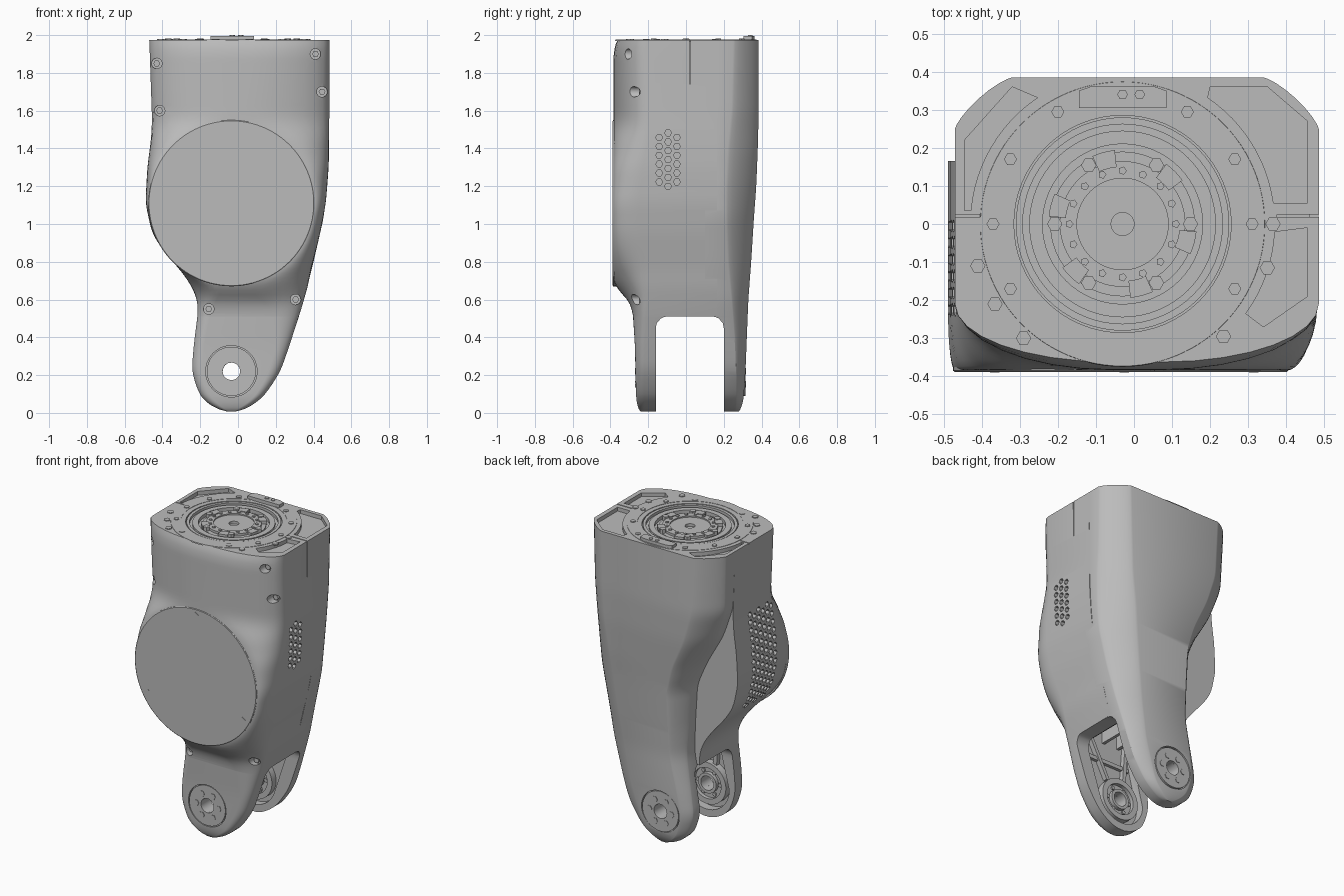
import bpy, bmesh, math

cube = bpy.data.objects.get("Cube")
if cube:
    bpy.data.objects.remove(cube)

grey = bpy.data.materials.new("satin_grey")
grey.use_nodes = True
GREY = (0.5, 0.5, 0.5, 1)
grey.diffuse_color = GREY
grey.node_tree.nodes["Principled BSDF"].inputs["Base Color"].default_value = GREY
HUB = (-0.035, 0.22)
TOP = 1.975


def smooth(ob, angle=30):
    bpy.ops.object.select_all(action='DESELECT')
    ob.select_set(True)
    bpy.context.view_layer.objects.active = ob
    bpy.ops.object.shade_smooth_by_angle(angle=math.radians(angle))


def finish(name, bm):
    bmesh.ops.recalc_face_normals(bm, faces=bm.faces)
    me = bpy.data.meshes.new(name)
    bm.to_mesh(me)
    bm.free()
    me.materials.append(grey)
    ob = bpy.data.objects.new(name, me)
    bpy.context.collection.objects.link(ob)
    smooth(ob)
    return ob


def place(axis, u, v, d):
    return {'x': (d, u, v), 'y': (u, d, v), 'z': (u, v, d)}[axis]


def prism(bm, pts, axis, lo, hi):
    """Extrude a flat outline along an axis."""
    a, b = [[bm.verts.new(place(axis, u, v, d)) for u, v in pts] for d in (lo, hi)]
    bm.faces.new(a)
    bm.faces.new(b)
    for i in range(len(pts)):
        j = (i + 1) % len(pts)
        bm.faces.new((a[i], a[j], b[j], b[i]))


def arc(c, r, a0, a1, n):
    return [(c[0] + r * math.cos(math.radians(a0 + (a1 - a0) * i / n)),
             c[1] + r * math.sin(math.radians(a0 + (a1 - a0) * i / n))) for i in range(n + 1)]


def circle(c, r, n=48):
    return arc(c, r, 0, 360, n)[:-1]


def lathe(name, profile, axis, c, n=64):
    """Revolve a closed (radius, depth) profile around an axis through c."""
    bm = bmesh.new()
    rings = [[bm.verts.new(place(axis, u, v, d)) for u, v in circle(c, r, n)] for r, d in profile]
    for k, ring in enumerate(rings):
        nxt = rings[(k + 1) % len(rings)]
        for i in range(n):
            j = (i + 1) % n
            bm.faces.new((ring[i], ring[j], nxt[j], nxt[i]))
    return finish(name, bm)


def sample(rows, z):
    """Row values at height z, averaged over a small window for soft changes."""
    h = max(0, min(0.04, (z - rows[-1][0]) * 0.3, rows[0][0] - z))
    total = [0] * 6
    for k in range(-2, 3):
        q = z + h * k / 2
        for hi, lo in zip(rows, rows[1:]):
            if q >= lo[0] - 1e-6:
                break
        t = (q - lo[0]) / (hi[0] - lo[0])
        total = [s + (l + (g - l) * t) / 5 for s, l, g in zip(total, lo[1:], hi[1:])]
    return total


def half_shell(name, rows, leg_y, core_y, power):
    """Loft one half of the housing with its fork leg."""
    zs = {rows[-1][0], 0.014, 0.02, 0.03, 0.04, 0.055, 0.07, 0.085, 0.508, 0.51, 0.512, TOP}
    zs |= {round(0.1 + 0.025 * i, 3) for i in range(75)}
    sgn = 1 if core_y > leg_y else -1
    bm, rings = bmesh.new(), []
    for z in sorted(zs):
        xl, xr, a, b, y, ys = sample(rows, z)
        u = min(1, max(0, (z - 0.45) / 0.06))
        yi = core_y if z > 0.511 else leg_y + sgn * 0.06 * (1 - math.sqrt(1 - u * u))
        pts = [(xl, yi)]
        steps = [math.pi / 2 * i / 8 for i in range(9)]
        for side, flat, order in ((xl, a, steps), (xr, b, steps[::-1])):
            for t in order:
                c, s = abs(math.cos(t)) ** (2 / power), math.sin(t) ** (2 / power)
                pts.append((flat + (side - flat) * c, ys + (y - ys) * s))
        pts.append((xr, yi))
        rings.append([bm.verts.new((*p, z)) for p in pts])
    for r, q in zip(rings, rings[1:]):
        for i in range(len(r)):
            j = (i + 1) % len(r)
            bm.faces.new((r[i], r[j], q[j], q[i]))
    bm.faces.new(rings[0])
    bm.faces.new(rings[-1])
    return finish(name, bm)


def boolean(ob, other, op):
    """Apply a boolean; retry with self-intersection handling if the body is lost."""
    before = ob.data.copy()
    for use_self in (False, True):
        mod = ob.modifiers.new("cut", 'BOOLEAN')
        mod.operation, mod.object, mod.solver, mod.use_self = op, other, 'EXACT', use_self
        bpy.context.view_layer.objects.active = ob
        bpy.ops.object.modifier_apply(modifier=mod.name)
        ys = [v.co.y for v in ob.data.vertices]
        if ys and min(ys) < -0.37 and max(ys) > 0.37:
            break
        ob.data = before.copy()
    bpy.data.meshes.remove(before)
    bpy.data.objects.remove(other)


# Housing halves: height, left, right, flat left, flat right, outer y, side y
front_rows = [
    (TOP, -.47, .485, -.06, .08, -.362, -.21), (1.93, -.468, .485, -.06, .08, -.383, -.21),
    (1.55, -.455, .483, -.05, 0, -.385, -.2), (1.45, -.46, .483, -.31, .24, -.385, -.2),
    (1.3, -.48, .48, -.435, .365, -.385, -.23), (1.11, -.49, .465, -.475, .405, -.385, -.25),
    (.95, -.455, .435, -.44, .37, -.385, -.24), (.85, -.39, .41, -.375, .32, -.385, -.22),
    (.75, -.3, .385, -.28, .215, -.385, -.2), (.67, -.245, .37, -.08, .02, -.385, -.2),
    (.62, -.222, .355, -.1, .1, -.32, -.2), (.55, -.21, .335, -.14, .18, -.283, -.21),
    (.35, -.235, .27, -.18, .2, -.27, -.22), (.22, -.245, .225, -.19, .165, -.267, -.22),
    (.1, -.207, .147, -.155, .1, -.265, -.22), (.05, -.16, .09, -.11, .045, -.26, -.22),
    (.02, -.105, .035, -.07, 0, -.25, -.22), (.008, -.06, -.01, -.05, -.02, -.24, -.22)]
rear_rows = [
    (TOP, -.47, .485, -.32, .34, .385, .25), (1.6, -.455, .483, -.3, .33, .385, .24),
    (1.4, -.385, .48, -.24, .32, .38, .22), (1.2, -.27, .47, -.15, .29, .372, .21),
    (1.04, -.2, .455, -.11, .27, .36, .21), (.8, -.185, .4, -.11, .24, .345, .22),
    (.6, -.178, .35, -.11, .21, .33, .24), (.35, -.225, .27, -.16, .17, .32, .26),
    (.22, -.245, .225, -.18, .13, .315, .265), (.1, -.207, .147, -.15, .09, .307, .265),
    (.05, -.16, .09, -.11, .04, .3, .265), (.02, -.105, .035, -.07, 0, .288, .26),
    (.008, -.06, -.01, -.05, -.02, .28, .26)]
housing = half_shell("main_housing", front_rows, -.16, .165, 2)
boolean(housing, half_shell("rear_half", rear_rows, .2, .1, 1.3), 'UNION')

# Fork cavity and screw holes
bm = bmesh.new()
prism(bm, arc(HUB, .165, 180, 345, 20) + [(.23, .5), (.24, .68), (-.12, .68), (-.13, .5)], 'y', -.215, .25)
screws = [(-.43, 1.85, -.24), (-.415, 1.6, -.24), (.41, 1.9, -.26), (.445, 1.7, -.23),
          (.305, .6, -.23), (-.155, .55, -.24)]
for x, z, y in screws:
    prism(bm, circle((x, z), .028, 16), 'y', -.5, y)
boolean(housing, finish("cavity_cutter", bm), 'DIFFERENCE')

# Side vents
bm = bmesh.new()
for col in range(3):
    for row in range(7 if col == 1 else 6):
        z = 1.2 + .047 * row + (0 if col == 1 else .023)
        prism(bm, circle((-.142 + .047 * col, z), .018, 6), 'x', .42, .55)
for col in range(6):
    for row in range(13):
        z = .87 + .05 * row + .025 * (col % 2)
        x = sample(front_rows, z)[0]
        prism(bm, circle((-.225 + .044 * col, z), .018, 6), 'x', x - .08, x + .05)
boolean(housing, finish("vent_cutter", bm), 'DIFFERENCE')

# Top pockets, then the seam between the halves
mid = (-.03, 0)
bm = bmesh.new()
for a0, a1, edge in ((8, 56, [(.2, .36), (.35, .36), (.455, .27), (.455, .055)]),
                     (175, 124, [(-.32, .36), (-.445, .22), (-.445, .035)]),
                     (-3, -36, [(.34, -.27), (.455, -.19), (.455, -.01)])):
    prism(bm, arc(mid, .4, a0, a1, 12) + edge, 'z', TOP - .025, 2.1)
boolean(housing, finish("pocket_cutter", bm), 'DIFFERENCE')
bm = bmesh.new()
prism(bm, [(.375, 1.965), (.462, 1.965), (.462, 1.74), (.6, 1.74), (.6, 2.1), (.375, 2.1)], 'y', .019, .025)
prism(bm, [(-.6, 1.965), (-.4, 1.965), (-.4, 2.1), (-.6, 2.1)], 'y', .019, .025)
boolean(housing, finish("seam_cutter", bm), 'DIFFERENCE')

# Bearing recesses, top bore and the pivot hole
bm = bmesh.new()
for lo, hi in ((-.4, -.255), (.3, .4)):
    prism(bm, circle(HUB, .136), 'y', lo, hi)
prism(bm, circle(mid, .285, 64), 'z', 1.92, 2.1)
boolean(housing, finish("bearing_cutter", bm), 'DIFFERENCE')
bm = bmesh.new()
prism(bm, circle(HUB, .046, 32), 'y', -.6, .6)
boolean(housing, finish("pivot_cutter", bm), 'DIFFERENCE')
smooth(housing)

# Round motor cover on the front
lathe("motor_cover", [(.001, -.388), (.436, -.388), (.44, -.385), (.44, -.36), (.001, -.36)], 'y', (-.035, 1.11), 96)

# Pivot caps outside and bearings inside the legs
for side, skin, floor, lip in (("front", -.266, -.217, -.168), ("rear", .314, .252, .207)):
    s = 1 if side == "rear" else -1
    lathe(side + "_pivot_cap", [(.046, skin), (.13, skin), (.13, skin - s * .02), (.046, skin - s * .02)], 'y', HUB)
    mid_y = (floor + lip) / 2
    lathe(side + "_bearing", [(.046, floor), (.046, lip), (.065, lip), (.065, mid_y), (.1, mid_y),
                              (.1, lip), (.135, lip), (.135, floor)], 'y', HUB)
    bm = bmesh.new()
    for p in circle(HUB, .08, 6):
        prism(bm, circle(p, .02, 6), 'y', skin - s * .01, skin + s * .003)
        prism(bm, circle(p, .013, 6), 'y', floor, mid_y - s * .01)
    finish(side + "_pivot_bolts", bm)

# Ribs and diagonal webs inside the fork cavity
bm = bmesh.new()
for x in (-.06, .05, .15):
    prism(bm, [(-.21, .58), (.24, .58), (.24, .69), (-.21, .69)], 'x', x, x + .02)
for x0, x1 in ((-.09, -.11), (.03, .17)):
    prism(bm, [(x0, .33), (x0 + .025, .33), (x1 + .025, .6), (x1, .6)], 'y', -.217, -.185)
prism(bm, [(-.12, .44), (.2, .44), (.2, .465), (-.12, .465)], 'y', -.217, -.195)
finish("cavity_ribs", bm)

# Housing screws and cover marks
bm = bmesh.new()
for x, z, y in screws:
    prism(bm, circle((x, z), .018, 6), 'y', y - .018, y + .01)
for p in ((-.03, 1.515), (-.37, .92), (.31, .92)):
    prism(bm, circle(p, .017, 3), 'y', -.39, -.38)
finish("front_screws", bm)

# Rotary flange sunk in the top, with a raised outer ring
lathe("rotary_flange", [(.03, 1.92), (.03, 1.962), (.12, 1.962), (.12, 1.97), (.165, 1.97), (.165, 1.955),
                        (.19, 1.955), (.19, 1.945), (.21, 1.945), (.21, 1.968), (.245, 1.968), (.245, 1.955),
                        (.262, 1.955), (.262, 1.973), (.28, 1.973), (.28, 1.92)], 'z', mid)
lathe("flange_ring", [(.315, 1.97), (.315, 1.977), (.373, 1.977), (.375, 1.97)], 'z', mid, 96)
bm = bmesh.new()
prism(bm, circle(mid, .031, 24), 'z', 1.92, 1.945)
finish("shaft_plug", bm)
bm = bmesh.new()
for k in range(6):
    a = 60 * k + 45
    prism(bm, arc(mid, .195, a - 9, a + 9, 4) + arc(mid, .15, a + 9, a - 9, 4), 'z', 1.95, 1.975)
finish("flange_lugs", bm)
bm = bmesh.new()
prism(bm, [(-.145, .305), (-.145, .35), (-.11, .362), (.05, .362), (.085, .35), (.085, .305)], 'z', 1.97, 1.996)
finish("index_block", bm)

# Flange bolts
bm = bmesh.new()
for k, p in enumerate(circle(mid, .34, 12)):
    if k not in (3, 8, 9, 10):
        prism(bm, circle(p, .017, 6), 'z', 1.97, 1.982)
for p in ((.365, 0), (.35, -.115), (.235, -.295), (.14, -.292), (-.2, -.292), (-.29, -.3),
          (-.365, -.21), (-.41, -.11)):
    prism(bm, circle(p, .02, 6), 'z', 1.97, 1.98)
for p in circle(mid, .14, 16):
    prism(bm, circle(p, .011, 5), 'z', 1.96, 1.976)
for p in ((-.03, .34), (.015, .34)):
    prism(bm, circle(p, .014, 6), 'z', 1.99, 2)
for p in circle(mid, .178, 6):
    prism(bm, circle(p, .02, 6), 'z', 1.95, 1.98)
finish("flange_bolts", bm)
